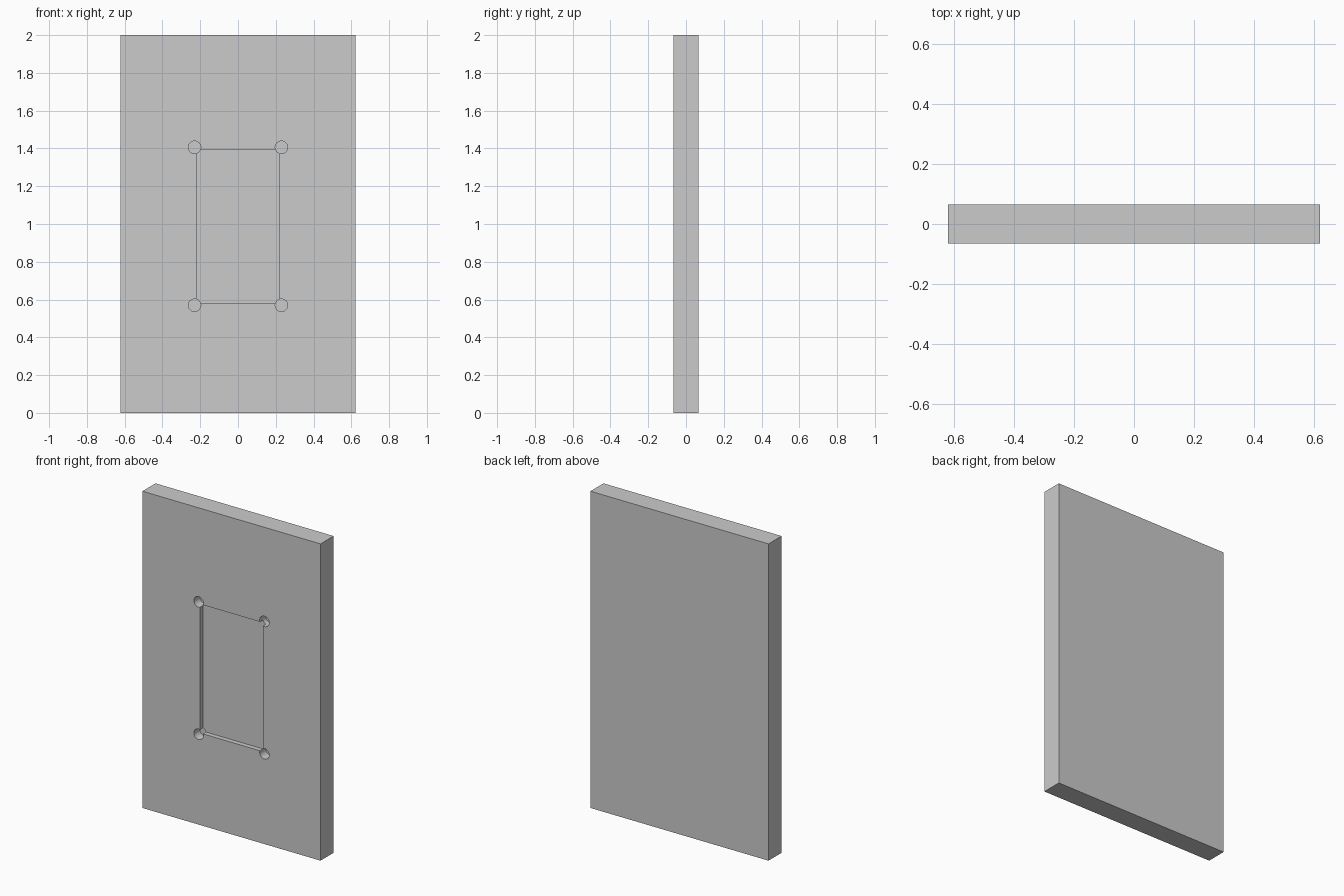
import bpy

if "Cube" in bpy.data.objects:
    bpy.data.objects.remove(bpy.data.objects["Cube"])

W, D, H = 1.244, 0.13, 2.0      # panel size
FRONT = -D / 2
CZ = 0.988                      # recess centre height


def box(name, size, loc):
    bpy.ops.mesh.primitive_cube_add(size=1, location=loc)
    ob = bpy.context.object
    ob.name = name
    ob.scale = size
    bpy.ops.object.transform_apply(location=False, rotation=False, scale=True)
    return ob


def cut(target, cutter):
    mod = target.modifiers.new("cut", 'BOOLEAN')
    mod.operation = 'DIFFERENCE'
    mod.solver = 'EXACT'
    mod.object = cutter
    bpy.context.view_layer.objects.active = target
    bpy.ops.object.modifier_apply(modifier=mod.name)
    bpy.data.objects.remove(cutter, do_unlink=True)


# Flat slab
panel = box("panel", (W, D, H), (0, 0, H / 2))

# Shallow rectangular recess, open to the front
depth = 0.03
cut(panel, box("recess_cutter", (0.44, 2 * depth, 0.814), (0, FRONT, CZ)))

# Deeper round relief pocket at each recess corner
hole_depth = 0.06
for sx in (-1, 1):
    for sz in (-1, 1):
        bpy.ops.mesh.primitive_cylinder_add(
            vertices=48, radius=0.033, depth=2 * hole_depth,
            location=(sx * 0.23, FRONT, CZ + sz * 0.418),
            rotation=(1.5707963, 0, 0))
        cut(panel, bpy.context.object)

# Smooth pocket walls, crisp edges elsewhere
bpy.ops.object.select_all(action='DESELECT')
panel.select_set(True)
bpy.context.view_layer.objects.active = panel
bpy.ops.object.shade_smooth_by_angle()
